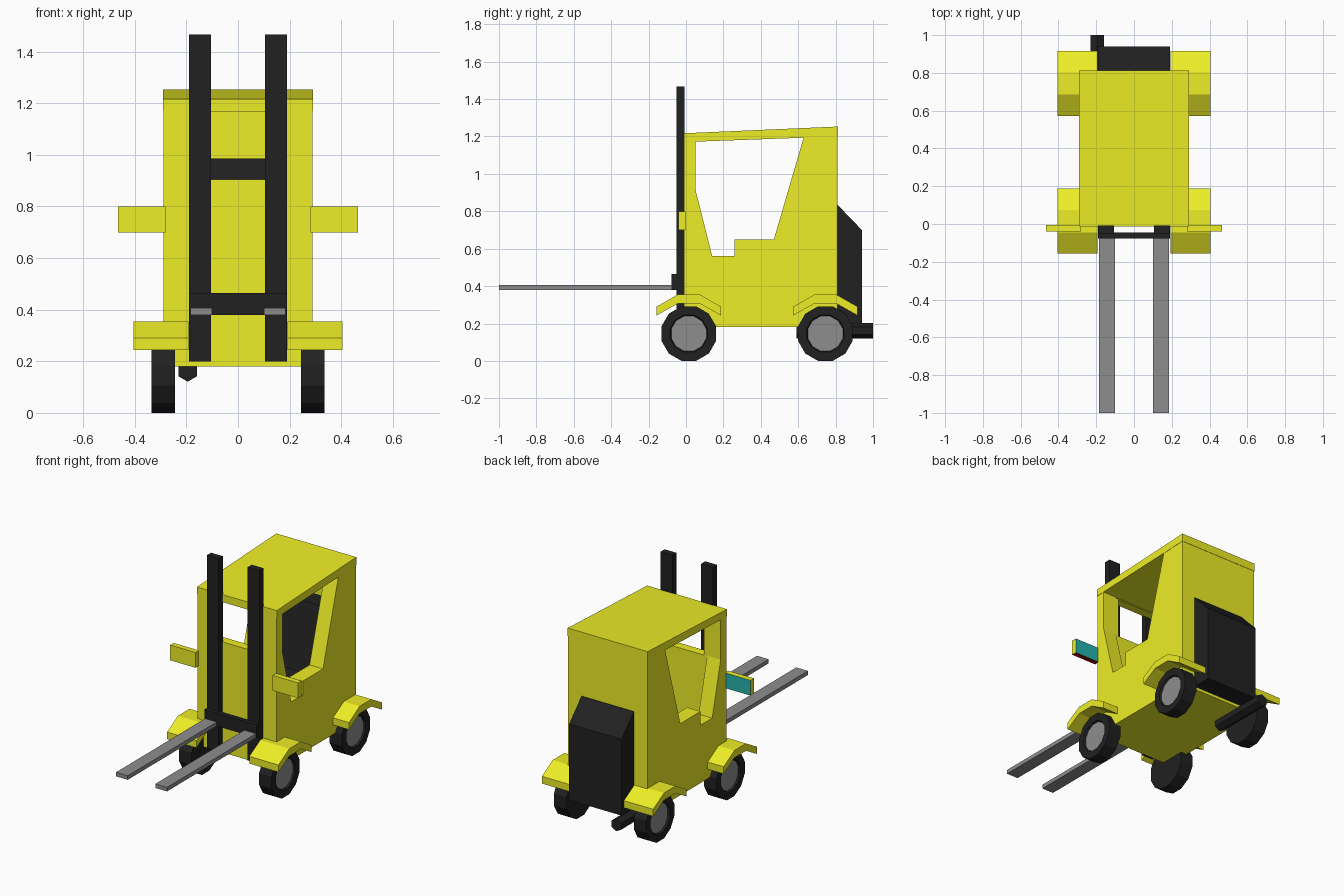
import bpy, bmesh
from math import pi
from mathutils import Matrix

if "Cube" in bpy.data.objects:
    bpy.data.objects.remove(bpy.data.objects["Cube"])


def material(name, rgb):
    m = bpy.data.materials.new(name)
    m.diffuse_color = (*rgb, 1)
    m.use_nodes = True
    m.node_tree.nodes["Principled BSDF"].inputs["Base Color"].default_value = m.diffuse_color
    return m


YELLOW = material("yellow_paint", (0.85, 0.85, 0.02))
BLACK = material("black", (0.015, 0.015, 0.015))
GREY = material("steel", (0.27, 0.27, 0.27))
TEAL = material("teal_glass", (0.02, 0.45, 0.42))
RED = material("red", (0.35, 0.0, 0.0))


def finish(name, bm, mats):
    bmesh.ops.recalc_face_normals(bm, faces=bm.faces)
    me = bpy.data.meshes.new(name)
    bm.to_mesh(me)
    bm.free()
    for m in mats:
        me.materials.append(m)
    ob = bpy.data.objects.new(name, me)
    bpy.context.collection.objects.link(ob)
    return ob


def prism(name, profile, x0, x1, *mats):
    """Extrude a (y, z) side profile from x0 to x1."""
    bm = bmesh.new()
    face = bm.faces.new([bm.verts.new((x0, y, z)) for y, z in profile])
    ext = bmesh.ops.extrude_face_region(bm, geom=[face])
    for v in ext["geom"]:
        if isinstance(v, bmesh.types.BMVert):
            v.co.x = x1
    return finish(name, bm, mats)


def box(name, x0, x1, y0, y1, z0, z1, *mats):
    return prism(name, [(y0, z0), (y1, z0), (y1, z1), (y0, z1)], x0, x1, *mats)


def cut(target, cutter):
    mod = target.modifiers.new("cut", 'BOOLEAN')
    mod.operation = 'DIFFERENCE'
    mod.solver = 'EXACT'
    mod.object = cutter
    bpy.context.view_layer.objects.active = target
    bpy.ops.object.modifier_apply(modifier=mod.name)
    bpy.data.objects.remove(cutter)


# hollow cab body with side windows and front window
body = prism("cab_body", [(-0.01, 0.18), (0.81, 0.18), (0.81, 1.21), (-0.01, 1.18)],
             -0.288, 0.288, YELLOW)
cut(body, prism("cab_space", [(0.048, 0.3), (0.765, 0.3), (0.765, 1.2), (0.048, 1.168)],
                -0.19, 0.19, YELLOW))
cut(body, prism("side_window", [(0.052, 1.172), (0.052, 0.91), (0.14, 0.56), (0.26, 0.56),
                                (0.26, 0.65), (0.47, 0.65), (0.63, 1.198)],
                -0.5, 0.5, YELLOW))
cut(body, box("front_window", -0.165, 0.165, -0.1, 0.1, 0.905, 1.166, YELLOW))

# sloping roof slab
prism("roof", [(-0.012, 1.17), (0.812, 1.20), (0.812, 1.253), (-0.012, 1.217)],
      -0.29, 0.29, YELLOW)

# seat inside the cab
prism("seat", [(0.29, 0.31), (0.29, 0.55), (0.5, 0.57), (0.6, 0.985), (0.72, 0.985), (0.72, 0.31)],
      -0.175, 0.175, BLACK)

# rear engine block and six-sided exhaust
prism("engine_block", [(0.8, 0.2), (0.94, 0.2), (0.94, 0.70), (0.812, 0.833), (0.8, 0.833)],
      -0.19, 0.19, BLACK)
bm = bmesh.new()
bmesh.ops.create_cone(bm, cap_ends=True, segments=6, radius1=0.041, radius2=0.041, depth=0.41,
                      matrix=Matrix.Translation((-0.195, 0.795, 0.162)) @ Matrix.Rotation(pi / 2, 4, 'X'))
bm.normal_update()
exhaust = finish("exhaust", bm, [BLACK])


def wheel(name, side, y):
    """Twelve-sided tyre with a slightly recessed grey hub on the outside."""
    bm = bmesh.new()
    m = (Matrix.Translation((side * 0.29, y, 0.146))
         @ Matrix.Rotation(side * pi / 2, 4, 'Y') @ Matrix.Rotation(pi / 12, 4, 'Z'))
    bmesh.ops.create_cone(bm, cap_ends=True, segments=12, radius1=0.151, radius2=0.151,
                          depth=0.09, matrix=m)
    bm.normal_update()
    hub = max(bm.faces, key=lambda f: f.calc_center_median().x * side)
    bmesh.ops.inset_region(bm, faces=[hub], thickness=0.048, depth=0)
    bmesh.ops.inset_region(bm, faces=[hub], thickness=0.006, depth=-0.012)
    hub.material_index = 1
    finish(name, bm, [BLACK, GREY])


for side, label in ((-1, "left"), (1, "right")):
    # wheels and angular fenders
    for y, end in ((0.015, "front"), (0.745, "rear")):
        wheel(f"{end}_{label}_wheel", side, y)
        half = [(0.172, 0.29), (0.06, 0.354), (0.06, 0.306), (0.172, 0.243)]
        left = [(y - a, z) for a, z in half[:2]]
        right = [(y + a, z) for a, z in (half[1], half[0], half[3], half[2])]
        under = [(y - a, z) for a, z in half[2:]]
        prism(f"{end}_{label}_fender", left + right + under, side * 0.192, side * 0.404, YELLOW)

    # mast rail and fork
    box(f"{label}_mast_rail", side * 0.105, side * 0.19, -0.05, -0.008, 0.2, 1.467, BLACK)
    box(f"{label}_fork", side * 0.1, side * 0.185, -1, -0.07, 0.38, 0.407, GREY)

    # side mirror: teal glass behind, red underside
    mirror = box(f"{label}_mirror", side * 0.28, side * 0.465, -0.04, -0.004, 0.7, 0.8,
                 YELLOW, TEAL, RED)
    for p in mirror.data.polygons:
        if p.normal.y > 0.9:
            p.material_index = 1
        elif p.normal.z < -0.9:
            p.material_index = 2

# lifting carriage across the mast
box("carriage", -0.19, 0.19, -0.078, -0.045, 0.38, 0.465, BLACK)
